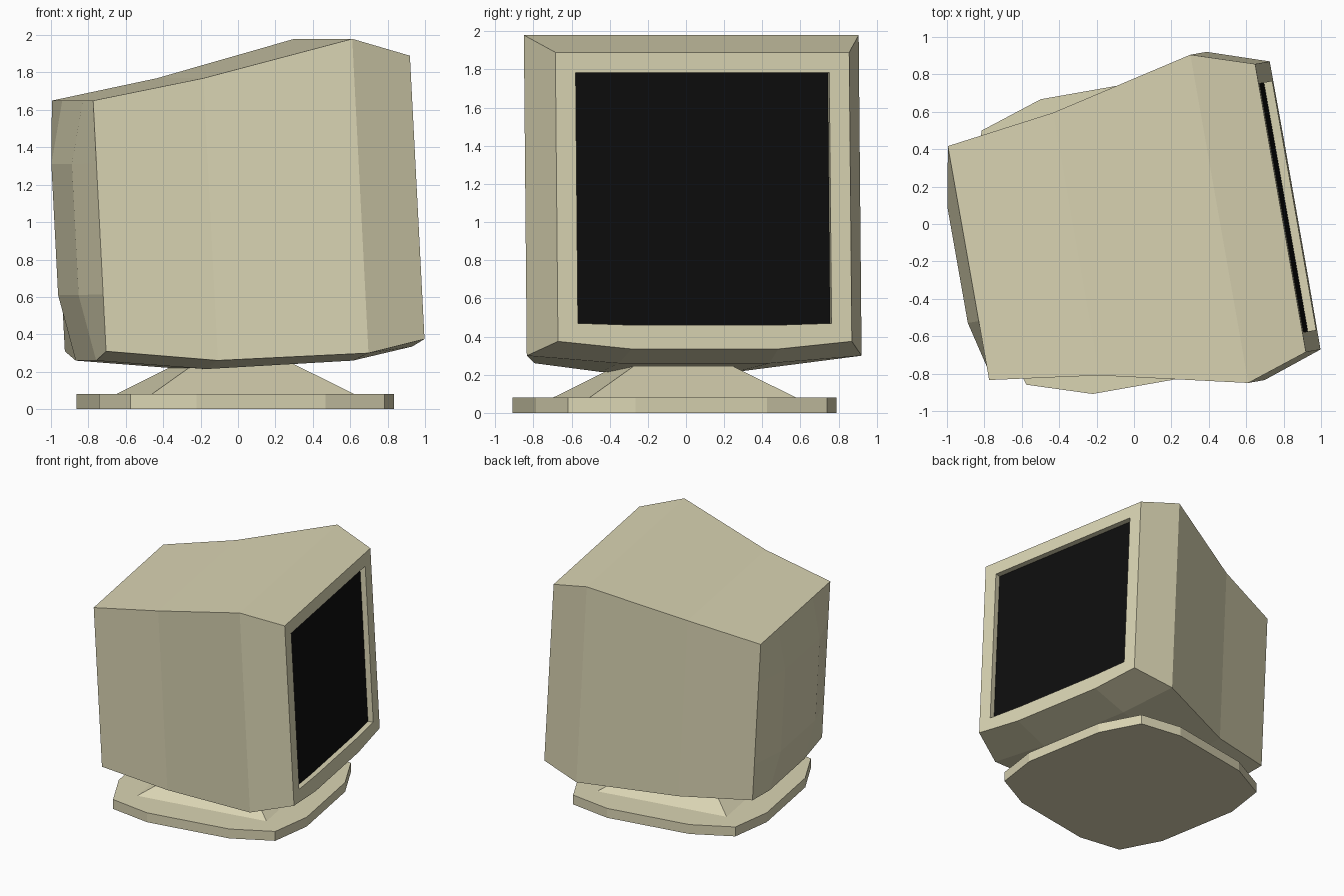
import bpy, bmesh
from math import radians
from mathutils import Matrix

if "Cube" in bpy.data.objects:
    bpy.data.objects.remove(bpy.data.objects["Cube"])

TURN = Matrix.Rotation(radians(10), 4, 'Z')
TILT = TURN @ Matrix.Rotation(radians(-3), 4, 'Y')   # head leans back slightly
CY = -0.052                                          # shared centre line


def material(name, rgb):
    m = bpy.data.materials.new(name)
    m.diffuse_color = (*rgb, 1)
    m.use_nodes = True
    m.node_tree.nodes["Principled BSDF"].inputs["Base Color"].default_value = m.diffuse_color
    return m


beige = material("beige_plastic", (0.70, 0.66, 0.45))
black = material("dark_glass", (0.004, 0.004, 0.004))


def finish(name, bm, mat, matrix):
    bmesh.ops.remove_doubles(bm, verts=bm.verts, dist=0.0005)
    bmesh.ops.recalc_face_normals(bm, faces=bm.faces)
    bm.transform(matrix)
    me = bpy.data.meshes.new(name)
    bm.to_mesh(me)
    bm.free()
    me.materials.append(mat)
    ob = bpy.data.objects.new(name, me)
    bpy.context.collection.objects.link(ob)
    return ob


def ring(bm, pts):
    return [bm.verts.new(p) for p in pts]


def bridge(bm, a, b):
    n = len(a)
    for i in range(n):
        bm.faces.new((a[i], a[(i + 1) % n], b[(i + 1) % n], b[i]))


def section(x, half, mid, z_mid, z_low, z_top):
    """Cross-section of the head: straight top and sides, sagging bottom."""
    pts = [(-half, z_low), (-mid, z_mid), (mid, z_mid),
           (half, z_low), (half, z_top), (-half, z_top)]
    return [(x, CY + y, z) for y, z in pts]


# Casing: back, waist, widest rim, front face, opening, recess
SCREEN = (0.675, 0.37, 0.414, 0.424, 1.739)
bm = bmesh.new()
rings = [ring(bm, section(*s)) for s in (
    (-0.82, 0.635, 0.315, 0.303, 0.353, 1.695),
    (-0.23, 0.713, 0.36, 0.227, 0.273, 1.784),
    (0.557, 0.891, 0.40, 0.231, 0.271, 1.9535),
    (0.884, 0.782, 0.39, 0.289, 0.329, 1.846),
    (0.884, *SCREEN),
    (0.839, *SCREEN))]
for a, b in zip(rings, rings[1:]):
    bridge(bm, a, b)

# Bulging back panel as a 3 x 3 patch
cols = (-0.635, -0.315, 0.315, 0.635)
rows = (0.353, 0.658, 1.359, 1.695)
grid = []
for j, z in enumerate(rows):
    line = []
    for i, y in enumerate(cols):
        inner = i in (1, 2) and j in (1, 2)
        zz = 0.303 if j == 0 and i in (1, 2) else z
        line.append(bm.verts.new((-0.897 if inner else -0.82, CY + y, zz)))
    grid.append(line)
for j in range(3):
    for i in range(3):
        bm.faces.new((grid[j][i], grid[j][i + 1], grid[j + 1][i + 1], grid[j + 1][i]))
finish("monitor_casing", bm, beige, TILT)

# Screen
bm = bmesh.new()
bm.faces.new(ring(bm, section(0.839, *SCREEN)))
screen = finish("screen", bm, black, TILT)
if screen.data.polygons[0].normal.x < 0:
    screen.data.flip_normals()


# Stand: twelve-sided foot plate and a square tapered neck
def prism(name, low, high, z0, z1):
    bm = bmesh.new()
    a, b = (ring(bm, [(x, y, z) for x, y in pts]) for pts, z in ((low, z0), (high, z1)))
    bridge(bm, a, b)
    bm.faces.new(a)
    bm.faces.new(b)
    finish(name, bm, beige, Matrix.Translation((-0.015, -0.06, 0)) @ TURN)


def quarter_turns(pts):
    out = []
    for _ in range(4):
        out += pts
        pts = [(-y, x) for x, y in pts]
    return out


foot = quarter_turns([(0.80, 0.35), (0.69, 0.69), (0.35, 0.80)])
prism("foot_plate", foot, foot, 0, 0.08)
prism("neck", quarter_turns([(0.55, 0.55)]), quarter_turns([(0.255, 0.255)]), 0.08, 0.25)
